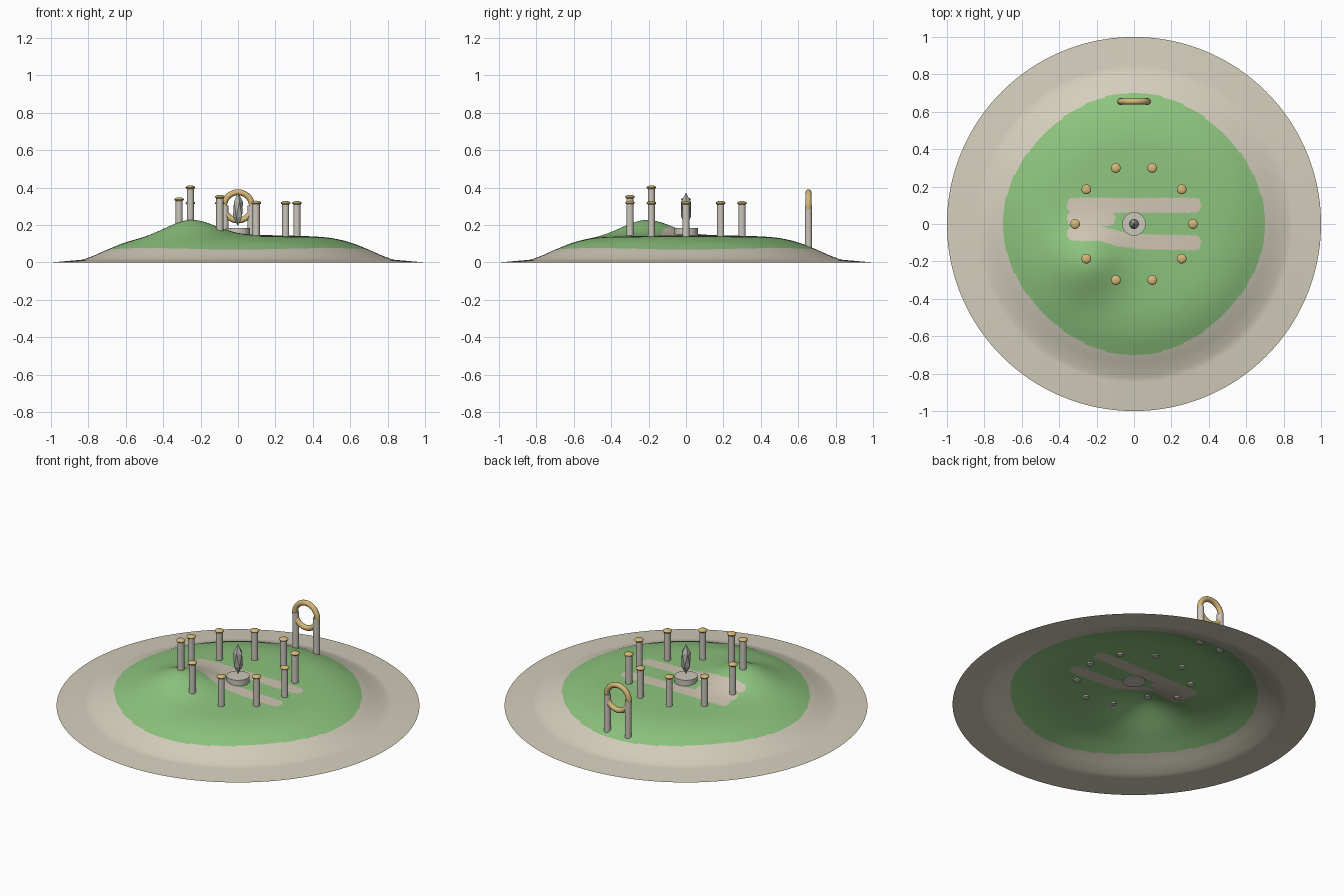
import bpy, bmesh, math
from mathutils import Vector

cube = bpy.data.objects.get("Cube")
if cube:
    bpy.data.objects.remove(cube, do_unlink=True)


def material(name, r, g, b):
    m = bpy.data.materials.new(name)
    m.use_nodes = True
    m.diffuse_color = (r, g, b, 1)
    bsdf = m.node_tree.nodes["Principled BSDF"]
    bsdf.inputs["Base Color"].default_value = (r, g, b, 1)
    bsdf.inputs["Roughness"].default_value = 0.8
    return m


SAND = material("pale sand", 0.66, 0.62, 0.50)
GRASS = material("grass green", 0.27, 0.55, 0.21)
PATH = material("path beige", 0.62, 0.56, 0.45)
STONE = material("pale stone", 0.60, 0.57, 0.50)
GOLD = material("soft gold", 0.66, 0.48, 0.19)
CRYSTAL = material("crystal grey", 0.45, 0.45, 0.42)

# Island cross-section (radius, height) and its single hill
PROFILE = [(0, 0.147), (0.2, 0.145), (0.4, 0.139), (0.5, 0.13), (0.6, 0.107),
           (0.7, 0.068), (0.78, 0.033), (0.84, 0.014), (1, 0)]
HILL = Vector((-0.25, -0.21))


def ground(x, y):
    r = min(math.hypot(x, y), 1)
    i = max(k for k in range(len(PROFILE) - 1) if PROFILE[k][0] <= r)
    slope = lambda k: ((PROFILE[min(k + 1, 8)][1] - PROFILE[max(k - 1, 0)][1])
                       / (PROFILE[min(k + 1, 8)][0] - PROFILE[max(k - 1, 0)][0]))
    (r0, z0), (r1, z1) = PROFILE[i], PROFILE[i + 1]
    t, d = (r - r0) / (r1 - r0), r1 - r0
    if i == 7:
        z = z0 + (z1 - z0) * t
    else:
        z = (z0 * (1 + 2 * t) * (1 - t) ** 2 + slope(i) * d * t * (1 - t) ** 2
             + z1 * t * t * (3 - 2 * t) - slope(i + 1) * d * t * t * (1 - t))
    d2 = (Vector((x, y)) - HILL).length_squared
    return z + 0.085 * math.exp(-d2 / 0.033)


# Footpath: strokes with round ends
STROKES = [[(-0.32, 0.1), (0.32, 0.1)],
           [(-0.32, 0.03), (-0.14, 0.03)],
           [(-0.32, -0.05), (-0.18, -0.05), (-0.08, -0.08), (0.04, -0.095), (0.32, -0.1)]]
SEGMENTS = [(Vector(a), Vector(b)) for s in STROKES for a, b in zip(s, s[1:])]


def on_path(p):
    for a, b in SEGMENTS:
        t = max(0, min(1, (p - a).dot(b - a) / (b - a).length_squared))
        if (a + (b - a) * t - p).length < 0.04:
            return True
    return False


def new_object(name, bm, mats, smooth=True):
    mesh = bpy.data.meshes.new(name)
    bm.to_mesh(mesh)
    bm.free()
    for m in mats:
        mesh.materials.append(m)
    ob = bpy.data.objects.new(name, mesh)
    bpy.context.collection.objects.link(ob)
    if smooth:
        bpy.ops.object.select_all(action="DESELECT")
        ob.select_set(True)
        bpy.context.view_layer.objects.active = ob
        bpy.ops.object.shade_smooth_by_angle(angle=math.radians(40))
    return ob


# Island: open shell of concentric rings, painted by region
def build_island(rings=150, sides=256):
    bm = bmesh.new()
    centre = bm.verts.new((0, 0, ground(0, 0)))
    previous = None
    for i in range(1, rings + 1):
        ring = []
        for j in range(sides):
            a = math.tau * j / sides
            x, y = i / rings * math.cos(a), i / rings * math.sin(a)
            ring.append(bm.verts.new((x, y, ground(x, y))))
        for j in range(sides):
            k = (j + 1) % sides
            if previous:
                bm.faces.new((previous[j], ring[j], ring[k], previous[k]))
            else:
                bm.faces.new((centre, ring[j], ring[k]))
        previous = ring
    for f in bm.faces:
        c = f.calc_center_median().xy
        edge = 0.69 + 0.01 * math.cos(4 * math.atan2(c.y, c.x))
        if c.length < edge:
            f.material_index = 2 if c.length < 0.4 and on_path(c) else 1
    new_object("island", bm, [SAND, GRASS, PATH])


# Round parts: a (radius, height) outline spun about the vertical
def lathe(name, outline, x, y, z, mat, sides=24):
    bm = bmesh.new()
    verts = [bm.verts.new((r, 0, h)) for r, h in outline]
    edges = [bm.edges.new(pair) for pair in zip(verts, verts[1:])]
    bmesh.ops.spin(bm, geom=verts + edges, axis=(0, 0, 1), cent=(0, 0, 0),
                   angle=math.tau, steps=sides)
    bmesh.ops.remove_doubles(bm, verts=bm.verts, dist=0.0001)
    bmesh.ops.recalc_face_normals(bm, faces=bm.faces)
    bmesh.ops.translate(bm, verts=bm.verts, vec=(x, y, z))
    return new_object(name, bm, [mat])


def column(name, x, y, z, bottom, top):
    r = 0.019
    lathe(name, [(0, bottom), (r, bottom), (r, top), (0, top)], x, y, z, STONE)


build_island()

# Ring of ten capped pillars
for i in range(10):
    a = math.tau * i / 10
    x, y = 0.315 * math.cos(a), 0.315 * math.sin(a)
    z = ground(x, y)
    column(f"pillar_{i + 1}", x, y, z, -0.008, 0.172)
    dome = [(0.026 * math.sin(t * math.pi / 8), 0.175 - 0.011 * math.cos(t * math.pi / 8))
            for t in range(9)]
    lathe(f"pillar_cap_{i + 1}", dome, x, y, z, GOLD)

# Gate: two posts carrying an upright ring
for side, x in (("left", 0.07), ("right", -0.07)):
    column(f"gate_post_{side}", x, 0.655, 0, 0.075, 0.305)
bpy.ops.mesh.primitive_torus_add(major_radius=0.075, minor_radius=0.016, major_segments=40,
                                 minor_segments=14, location=(0, 0.655, 0.3),
                                 rotation=(math.pi / 2, 0, 0))
gate_ring = bpy.context.object
gate_ring.name = "gate_ring"
gate_ring.data.materials.append(GOLD)
bpy.ops.object.shade_smooth()

# Central pedestal with a faceted crystal
lathe("pedestal", [(0, 0.145), (0.063, 0.145), (0.063, 0.184), (0, 0.184)], 0, 0, 0, STONE, 32)
bm = bmesh.new()
bmesh.ops.create_icosphere(bm, subdivisions=1, radius=1)
bmesh.ops.scale(bm, verts=bm.verts, vec=(0.03, 0.03, 0.09))
bmesh.ops.translate(bm, verts=bm.verts, vec=(0, 0, 0.284))
new_object("crystal", bm, [CRYSTAL], smooth=False)
